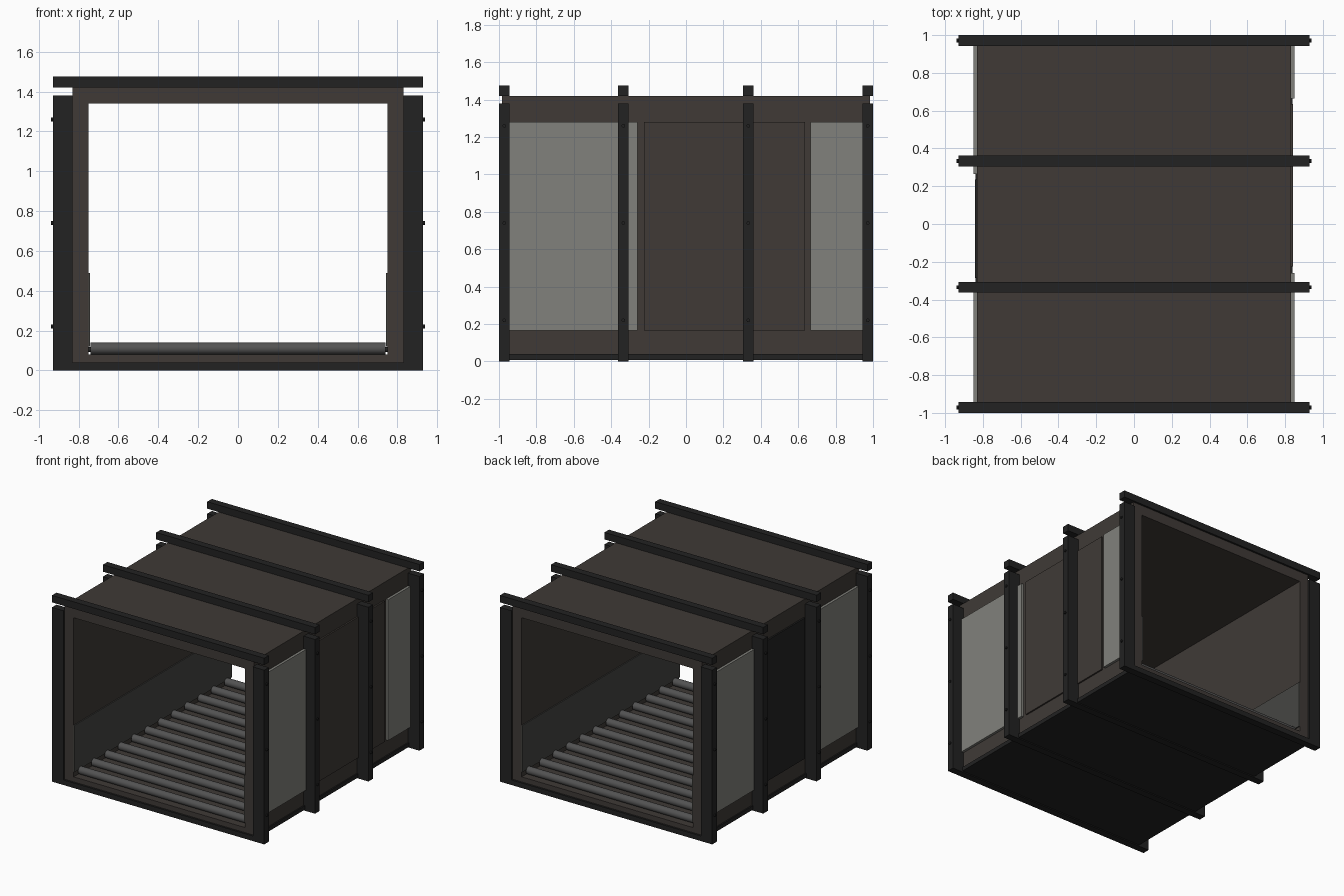
import bpy
import math

if "Cube" in bpy.data.objects:
    bpy.data.objects.remove(bpy.data.objects["Cube"])


def material(name, rgb):
    m = bpy.data.materials.new(name)
    m.diffuse_color = (*rgb, 1)
    m.use_nodes = True
    m.node_tree.nodes["Principled BSDF"].inputs["Base Color"].default_value = m.diffuse_color
    return m


SHELL = material("dark_brown_metal", (0.05, 0.042, 0.037))
FRAME = material("black_steel", (0.016, 0.016, 0.016))
GLASS = material("grey_panel", (0.22, 0.22, 0.2))
STEEL = material("roller_steel", (0.085, 0.085, 0.085))
GUARD = material("guard_metal", (0.06, 0.06, 0.055))


def box(name, x, y, z, mat):
    """Box from (min, max) ranges on each axis."""
    bpy.ops.mesh.primitive_cube_add(
        size=1, location=[(r[0] + r[1]) / 2 for r in (x, y, z)])
    o = bpy.context.object
    o.name = name
    o.scale = [r[1] - r[0] for r in (x, y, z)]
    bpy.ops.object.transform_apply(location=False, rotation=False, scale=True)
    o.data.materials.append(mat)
    return o


def rod(name, radius, length, loc, mat, sides=16):
    """Cylinder lying along x."""
    bpy.ops.mesh.primitive_cylinder_add(
        vertices=sides, radius=radius, depth=length, location=loc,
        rotation=(0, math.pi / 2, 0))
    o = bpy.context.object
    o.name = name
    o.data.materials.append(mat)
    bpy.ops.object.shade_smooth_by_angle(angle=math.radians(40))
    return o


def side_box(name, s, x, y, z, mat):
    """Box placed on the left (s=-1) or right (s=1) side."""
    return box(name, sorted((s * x[0], s * x[1])), y, z, mat)


# Open tunnel shell: roof, floor, base plate
ENDS = (-0.985, 0.985)
box("roof", (-0.83, 0.83), ENDS, (1.34, 1.42), SHELL)
box("floor", (-0.75, 0.75), ENDS, (0.04, 0.08), SHELL)
box("base_plate", (-0.84, 0.84), ENDS, (0.008, 0.04), FRAME)

# Walls, interior guards
for s, side in ((-1, "left"), (1, "right")):
    side_box(side + "_wall", s, (0.75, 0.83), ENDS, (0.04, 1.34), SHELL)
    side_box(side + "_guard", s, (0.742, 0.75), ENDS, (0.12, 0.49), GUARD)

# Outer panels, different layout on each side: (name, side, y range, material)
panels = [
    ("right_front_window", 1, (-0.95, -0.26), GLASS),
    ("right_door", 1, (-0.225, 0.635), SHELL),
    ("right_rear_window", 1, (0.665, 0.95), GLASS),
    ("left_front_window", -1, (-0.95, -0.31), GLASS),
    ("left_door", -1, (-0.285, 0.235), FRAME),
    ("left_rear_window", -1, (0.265, 0.95), GLASS),
]
for name, s, y, mat in panels:
    depth = 0.85 if mat == GLASS else 0.842
    side_box(name, s, (0.825, depth), y, (0.165, 1.28), mat)

# Four frame hoops: posts, roof beam, floor beam, bolts
for i, yc in enumerate((-0.9715, -0.335, 0.333, 0.9715)):
    y = (yc - 0.0285, yc + 0.0285)
    box(f"roof_beam_{i}", (-0.93, 0.93), y, (1.42, 1.475), FRAME)
    box(f"floor_beam_{i}", (-0.83, 0.83), y, (0, 0.04), FRAME)
    for s, side in ((-1, "left"), (1, "right")):
        side_box(f"{side}_post_{i}", s, (0.83, 0.93), y, (0, 1.38), FRAME)
        for k, z in enumerate((0.22, 0.74, 1.26)):
            rod(f"{side}_bolt_{i}_{k}", 0.01, 0.02, (s * 0.929, yc, z), FRAME, 8)

# Conveyor rollers with thin axles
COUNT = 12
for i in range(COUNT):
    y = -0.915 + 1.83 * i / (COUNT - 1)
    rod(f"roller_{i}", 0.03, 1.48, (0, y, 0.11), STEEL, 20)
    rod(f"axle_{i}", 0.012, 1.51, (0, y, 0.105), FRAME, 10)
